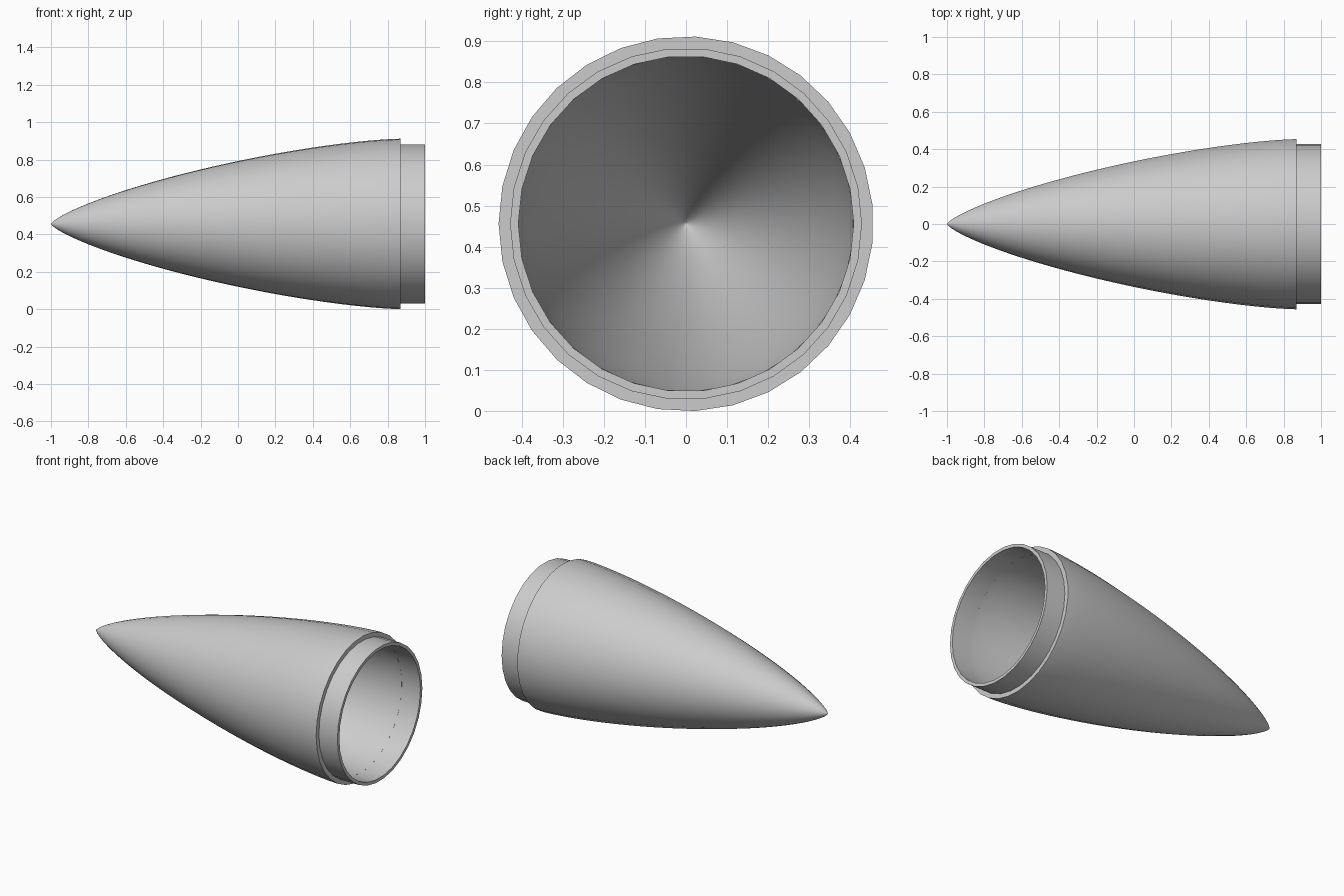
import bpy, bmesh, math

default = bpy.data.objects.get("Cube")
if default:
    bpy.data.objects.remove(default, do_unlink=True)

RADIUS, CENTRE = 0.456, 0.456      # shell radius and axis height
TIP, SHOULDER, REAR = -1.0, 0.87, 1.0
COLLAR, BORE = 0.428, 0.408

grey = bpy.data.materials.new("light grey")
grey.use_nodes = True
colour = (0.6, 0.6, 0.6, 1)
grey.diffuse_color = colour
grey.node_tree.nodes["Principled BSDF"].inputs["Base Color"].default_value = colour


def nose_curve(tip, base, radius, steps=48):
    """Low-drag nose profile from tip to base as (x, r) points."""
    points = []
    for i in range(steps + 1):
        a = math.pi * i / steps
        x = tip + (base - tip) * (1 - math.cos(a)) / 2
        r = radius * math.sqrt(max(a - math.sin(2 * a) / 2, 0) / math.pi)
        points.append((x, r))
    return points


def lathe(name, profile, sides):
    """Revolve (x, r) points about the long axis; zero radius makes a pole."""
    bm = bmesh.new()
    rings = []
    for x, r in profile:
        if r < 1e-6:
            rings.append([bm.verts.new((x, 0, CENTRE))] * sides)
            continue
        angles = [math.tau * k / sides for k in range(sides)]
        rings.append([bm.verts.new((x, -r * math.cos(a), CENTRE + r * math.sin(a)))
                      for a in angles])
    for a, b in zip(rings, rings[1:]):
        for k in range(sides):
            n = (k + 1) % sides
            bm.faces.new(dict.fromkeys((a[k], a[n], b[n], b[k])))
    bmesh.ops.recalc_face_normals(bm, faces=bm.faces)
    mesh = bpy.data.meshes.new(name)
    bm.to_mesh(mesh)
    bm.free()
    mesh.materials.append(grey)
    obj = bpy.data.objects.new(name, mesh)
    bpy.context.collection.objects.link(obj)
    bpy.ops.object.select_all(action="DESELECT")
    obj.select_set(True)
    bpy.context.view_layer.objects.active = obj
    bpy.ops.object.shade_smooth_by_angle(angle=math.radians(30))
    return obj


# Outer shell with its rear step, and the hollow inside it
outer = nose_curve(TIP, SHOULDER, RADIUS)
inner = nose_curve(TIP + 0.17, SHOULDER, BORE)
lathe("nose_shell", outer + [(SHOULDER, BORE)] + inner[-2::-1], 31)

# Coupling collar: a thin tube behind the shoulder
lathe("coupling_collar", [(SHOULDER, BORE), (SHOULDER, COLLAR), (REAR, COLLAR),
                          (REAR, BORE), (SHOULDER, BORE)], 30)
